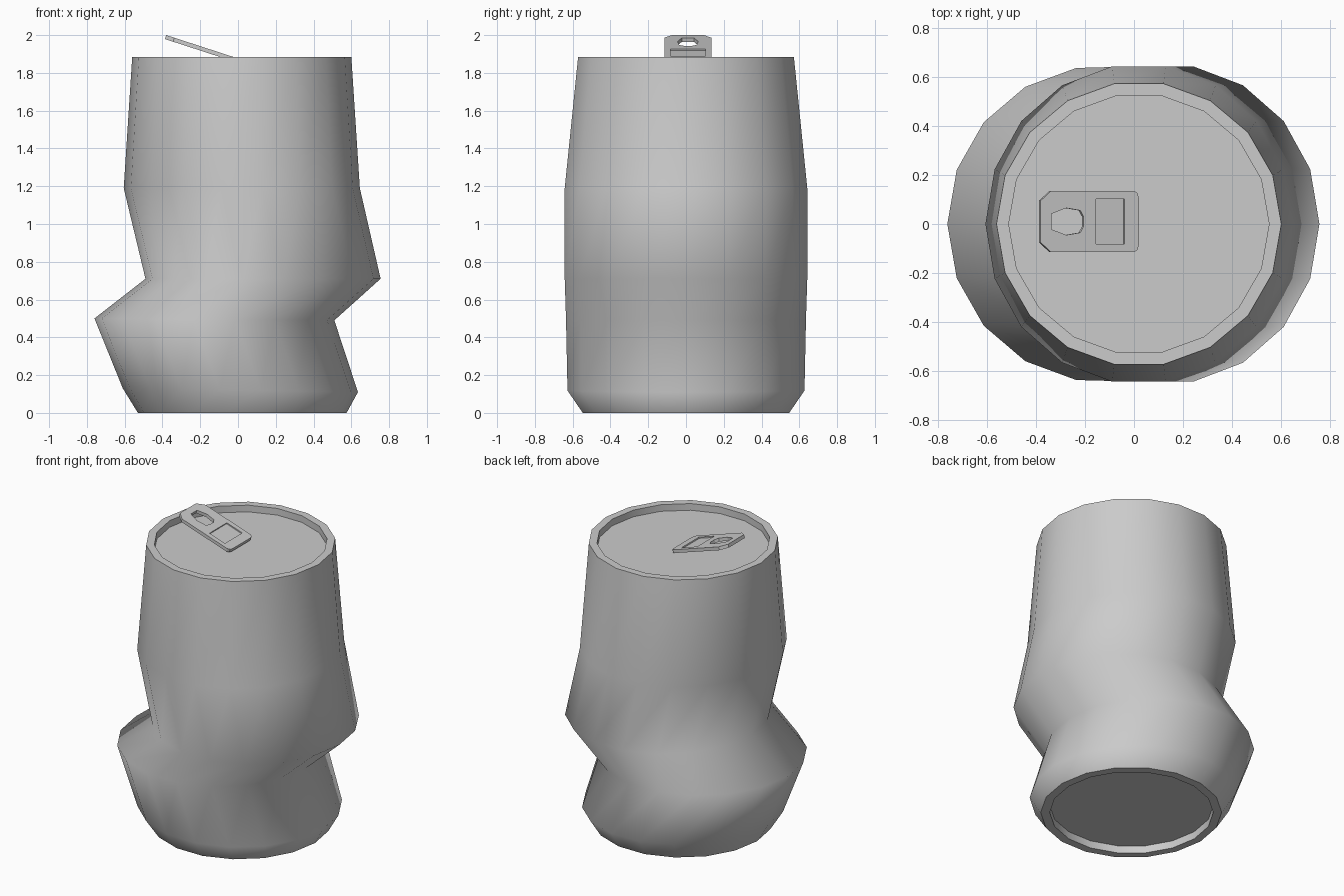
import bpy, bmesh, math

cube = bpy.data.objects.get("Cube")
if cube:
    bpy.data.objects.remove(cube, do_unlink=True)

metal = bpy.data.materials.new("grey_metal")
metal.use_nodes = True
grey = (0.6, 0.6, 0.6, 1)
metal.diffuse_color = grey
metal.node_tree.nodes["Principled BSDF"].inputs["Base Color"].default_value = grey


def finish(name, bm):
    mesh = bpy.data.meshes.new(name)
    bm.to_mesh(mesh)
    bm.free()
    mesh.materials.append(metal)
    obj = bpy.data.objects.new(name, mesh)
    bpy.context.collection.objects.link(obj)
    return obj


# Dented can: stacked rings (left x, right x, y radius, left z, right z, sharp)
SIDES = 18
rings = [
    (-0.48, 0.52, 0.50, 0.05, 0.05, True),      # recessed base
    (-0.48, 0.52, 0.50, 0.00, 0.00, True),
    (-0.53, 0.575, 0.555, 0.00, 0.00, True),    # foot
    (-0.61, 0.635, 0.637, 0.13, 0.11, False),
    (-0.76, 0.51, 0.645, 0.50, 0.49, False),    # fold to the right
    (-0.49, 0.755, 0.652, 0.71, 0.71, False),   # fold to the left
    (-0.605, 0.645, 0.652, 1.19, 1.19, False),
    (-0.56, 0.60, 0.58, 1.885, 1.885, True),    # rim
    (-0.51, 0.55, 0.53, 1.885, 1.885, True),
    (-0.51, 0.55, 0.53, 1.84, 1.84, True),      # lid
]
bm = bmesh.new()
loops = []
for left, right, ry, zl, zr, sharp in rings:
    loop = []
    for i in range(SIDES):
        a = 2 * math.pi * i / SIDES
        t = (1 + math.cos(a)) / 2
        loop.append(bm.verts.new((left + (right - left) * t,
                                  ry * math.sin(a), zl + (zr - zl) * t)))
    loops.append(loop)
for low, high in zip(loops, loops[1:]):
    for i in range(SIDES):
        j = (i + 1) % SIDES
        bm.faces.new((low[i], low[j], high[j], high[i])).smooth = True
bm.faces.new(loops[0][::-1])
bm.faces.new(loops[-1])
for ring, loop in zip(rings, loops):
    if ring[-1]:
        for i in range(SIDES):
            bm.edges.get((loop[i], loop[(i + 1) % SIDES])).smooth = False
finish("can_body", bm)


# Pull tab: half outlines mirrored across the tab's centre line
def outline(bm, half):
    pts = half + [(x, -y) for x, y in reversed(half)]
    verts = [bm.verts.new((x, y, 0)) for x, y in pts]
    return [bm.edges.new((v, verts[(i + 1) % len(verts)])) for i, v in enumerate(verts)]


def plate(name, halves, thickness, drop=0.0):
    bm = bmesh.new()
    edges = [e for h in halves for e in outline(bm, h)]
    bmesh.ops.triangle_fill(bm, edges=edges, use_beauty=True, normal=(0, 0, 1))
    for f in bm.faces:
        f.normal_update()
        if f.normal.z < 0:
            f.normal_flip()
    bmesh.ops.dissolve_limit(bm, angle_limit=0.01, verts=bm.verts, edges=bm.edges)
    obj = finish(name, bm)
    tilt = math.radians(18)
    obj.rotation_euler.y = tilt
    obj.location = (-0.38 - drop * math.sin(tilt), 0.01, 2.0 - drop * math.cos(tilt))
    mod = obj.modifiers.new("thickness", "SOLIDIFY")
    mod.thickness = thickness
    mod.offset = -1
    return obj


border = [(0, 0.085), (0.045, 0.125), (0.40, 0.125), (0.415, 0.115), (0.42, 0.095)]
finger_hole = [(0.047, 0.032), (0.11, 0.055), (0.17, 0.045), (0.184, 0.02)]
window = [(0.237, 0.092), (0.358, 0.092)]
plate("pull_tab", [border, finger_hole, window], 0.022)
plate("tab_rivet_panel", [window], 0.012, drop=0.008)
